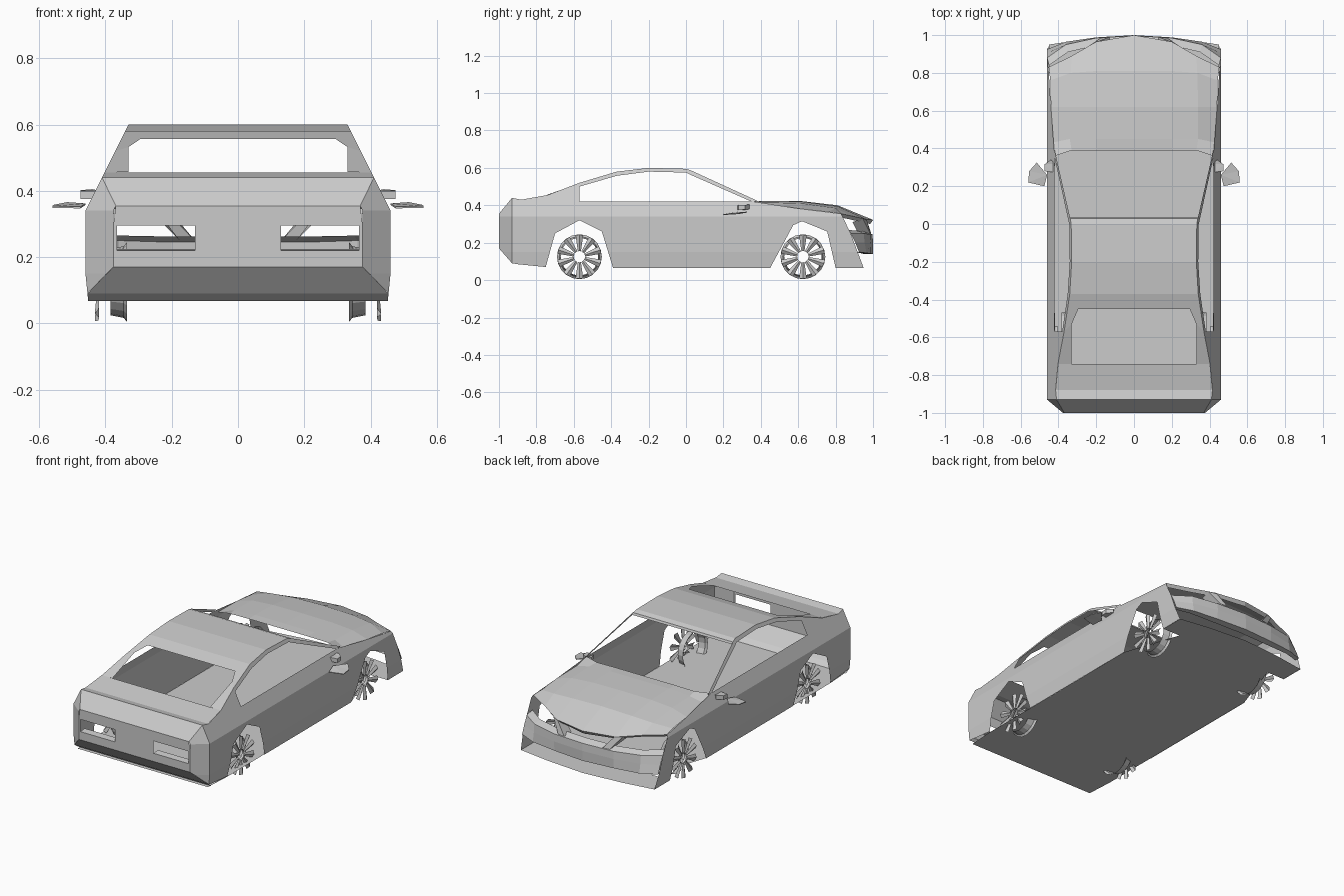
import bpy, bmesh, math

if "Cube" in bpy.data.objects:
    bpy.data.objects.remove(bpy.data.objects["Cube"])


def finish(name, bm, mirror=True):
    bmesh.ops.recalc_face_normals(bm, faces=bm.faces)
    me = bpy.data.meshes.new(name)
    bm.to_mesh(me)
    bm.free()
    ob = bpy.data.objects.new(name, me)
    bpy.context.collection.objects.link(ob)
    if mirror:
        m = ob.modifiers.new("mirror", 'MIRROR')
        m.merge_threshold = 0.0005
    return ob


def loft(name, rows):
    """Quad strips between rows of points; mirrored across x."""
    bm = bmesh.new()
    vs = [[bm.verts.new(p) for p in r] for r in rows]
    for a, b in zip(vs, vs[1:]):
        for i in range(len(a) - 1):
            bm.faces.new((a[i], a[i + 1], b[i + 1], b[i]))
    return finish(name, bm)


def sheet(name, pts, depth=0):
    """Flat outline, optionally extruded downwards."""
    bm = bmesh.new()
    f = bm.faces.new([bm.verts.new(p) for p in pts])
    if depth:
        r = bmesh.ops.extrude_face_region(bm, geom=[f], use_keep_orig=True)
        for v in r['geom']:
            if isinstance(v, bmesh.types.BMVert):
                v.co.z -= depth
    bmesh.ops.triangulate(bm, faces=bm.faces)
    return finish(name, bm)


def side_x(y, z):
    """Half width of the body: sill, upright flank, leaning greenhouse, tail corner."""
    x = 0.46 - 0.5 * max(0, z - 0.34) - 0.1 * max(0, 0.15 - z)
    return x - 1.2 * max(0, -0.93 - y)


def side_panel(name, outline):
    """Cut the side outline at the crease lines, then bend it to the body width."""
    bm = bmesh.new()
    bm.faces.new([bm.verts.new((0, y, z)) for y, z in outline])
    bmesh.ops.triangulate(bm, faces=bm.faces)
    for co, no in (((0, 0, .15), (0, 0, 1)), ((0, 0, .34), (0, 0, 1)), ((0, -.93, 0), (0, 1, 0))):
        bmesh.ops.bisect_plane(bm, geom=bm.verts[:] + bm.edges[:] + bm.faces[:],
                               plane_co=co, plane_no=no, dist=1e-5)
    for v in bm.verts:
        v.co.x = side_x(v.co.y, v.co.z)
    return finish(name, bm)


# Body sides with both wheel arches
side_panel("body_side", [
    (-.75, .07), (-.9, .085), (-.93, .09), (-1, .17), (-1, .355), (-.93, .44), (-.88, .43),
    (-.74, .455), (-.57, .52), (-.57, .42), (.36, .42), (.43, .385), (.62, .38), (.83, .355),
    (.84, .27), (.88, .25), (.95, .065), (.8, .065), (.755, .26), (.62, .315), (.5, .26),
    (.45, .065), (-.39, .065), (-.45, .26), (-.57, .32), (-.7, .25)])

# Roof rail and windscreen pillar
side_panel("window_frame", [
    (-.57, .52), (-.37, .58), (-.2, .6), (0, .595), (.03, .585), (.39, .42),
    (.35, .42), (.02, .565), (0, .575), (-.2, .58), (-.37, .558), (-.57, .5)])

# Roof
loft("roof", [[(0, y, z), (side_x(y, z), y, z)] for y, z in
              ((-.45, .556), (-.37, .58), (-.2, .6), (0, .595), (.03, .585), (.035, .572))])

# Rear window surround
loft("rear_window_surround", [
    [(.295, -.45, .556), (side_x(0, .556), -.45, .556)],
    [(.33, -.53, .532), (side_x(0, .52), -.57, .52)],
    [(.33, -.74, .457), (side_x(0, .455), -.74, .455)]])

# Boot lid
loft("boot_lid", [[(0, y, z), (side_x(y, z), y, z)] for y, z in
                  ((-.74, .456), (-.88, .43), (-.93, .44))])


# Tail panel, split around the open lamp slots
def tail_row(y, z):
    w = side_x(y, z)
    return [(0, y, z), (.13, y, z), (min(.365, w - .005), y, z), (w, y, z)]


loft("tail_upper", [tail_row(*p) for p in ((-.93, .44), (-1, .355), (-1, .295))])
mid = [tail_row(-1, .295), tail_row(-1, .22)]
loft("tail_centre", [r[:2] for r in mid])
loft("tail_outer", [r[2:] for r in mid])
loft("tail_lower", [tail_row(*p) for p in ((-1, .22), (-1, .17), (-.93, .09), (-.9, .068))])
loft("lamp_ledge", [[(.13, -1, .22), (.365, -1, .22)], [(.13, -.96, .225), (.365, -.96, .225)]])

# Floor with wheel notches
sheet("floor", [(0, -.92, .066), (.44, -.92, .066), (.45, -.75, .066), (.33, -.75, .066),
                (.33, -.39, .066), (.45, -.39, .066), (.45, .45, .066), (.33, .45, .066),
                (.33, .8, .066), (.45, .8, .066), (.45, .95, .066), (.25, .98, .066),
                (0, 1, .066)])

# Bonnet with its curved front lip
loft("bonnet", [
    [(0, .39, .422), (.2, .39, .422), (.33, .39, .42), (.42, .36, .42)],
    [(0, .45, .424), (.2, .45, .424), (.34, .45, .415), (.4375, .43, .385)],
    [(0, .62, .422), (.2, .62, .42), (.34, .62, .41), (.44, .62, .38)],
    [(0, .81, .4), (.2, .81, .395), (.335, .8, .385), (.443, .76, .364)],
    [(0, 1, .322), (.2, .965, .325), (.33, .89, .342), (.452, .83, .355)],
    [(0, .985, .3), (.19, .95, .308), (.32, .875, .325), (.445, .815, .338)]])

# Front bumper band above the open lower intake
loft("front_bumper", [
    [(0, .955, .262), (.2, .945, .262), (.35, .91, .265), (.45, .84, .27)],
    [(0, .997, .245), (.2, .985, .245), (.36, .95, .25), (.46, .88, .25)],
    [(0, 1, .2), (.2, .988, .2), (.36, .955, .2), (.46, .905, .2)],
    [(0, 1, .14), (.2, .985, .142), (.36, .965, .145), (.46, .925, .15)],
    [(0, .95, .14), (.2, .94, .142), (.36, .93, .145), (.455, .9, .15)]])

# Struts between grille and headlamp openings
loft("grille_strut", [
    [(.19, .9, .31), (.19, .966, .322), (.235, .945, .328), (.235, .89, .31)],
    [(.13, .92, .25), (.13, .99, .25), (.175, .985, .25), (.175, .92, .25)]])

# Door mirrors
sheet("mirror_wing", [(.46, .26, .362), (.515, .325, .366), (.555, .28, .358),
                      (.56, .22, .354), (.475, .2, .352)], .005)
sheet("mirror_bracket", [(.415, .32, .4), (.44, .34, .405), (.475, .315, .402),
                         (.475, .28, .4), (.43, .275, .4)], .025)


# Wheels: open tapered barrel and ten flared blades
def wheel(name, cy, cz=.125, n=20, spokes=10):
    bm = bmesh.new()

    def pt(x, r, a):
        return bm.verts.new((x, cy + r * math.cos(a), cz + r * math.sin(a)))
    rings = [[pt(x, r, 2 * math.pi * i / n) for i in range(n)]
             for x, r in ((.335, .12), (.345, .108), (.385, .1))]
    for a, b in zip(rings, rings[1:]):
        for i in range(n):
            j = (i + 1) % n
            bm.faces.new((a[i], a[j], b[j], b[i]))
    for k in range(spokes):
        a = 2 * math.pi * (k + .5) / spokes
        w = math.radians(10)
        hub = [pt(.418, .03, a - w * 1.6), pt(.425, .03, a), pt(.418, .03, a + w * 1.6)]
        rim = [pt(.42, .118, a - w), pt(.432, .118, a), pt(.42, .118, a + w)]
        for i in range(2):
            bm.faces.new((hub[i], hub[i + 1], rim[i + 1], rim[i]))
    hubs = [[pt(x, .03, 2 * math.pi * i / n) for i in range(n)] for x in (.405, .42)]
    for i in range(n):
        j = (i + 1) % n
        bm.faces.new((hubs[0][i], hubs[0][j], hubs[1][j], hubs[1][i]))
    return finish(name, bm)


wheel("tail_wheels", -.57)
wheel("nose_wheels", .625)
